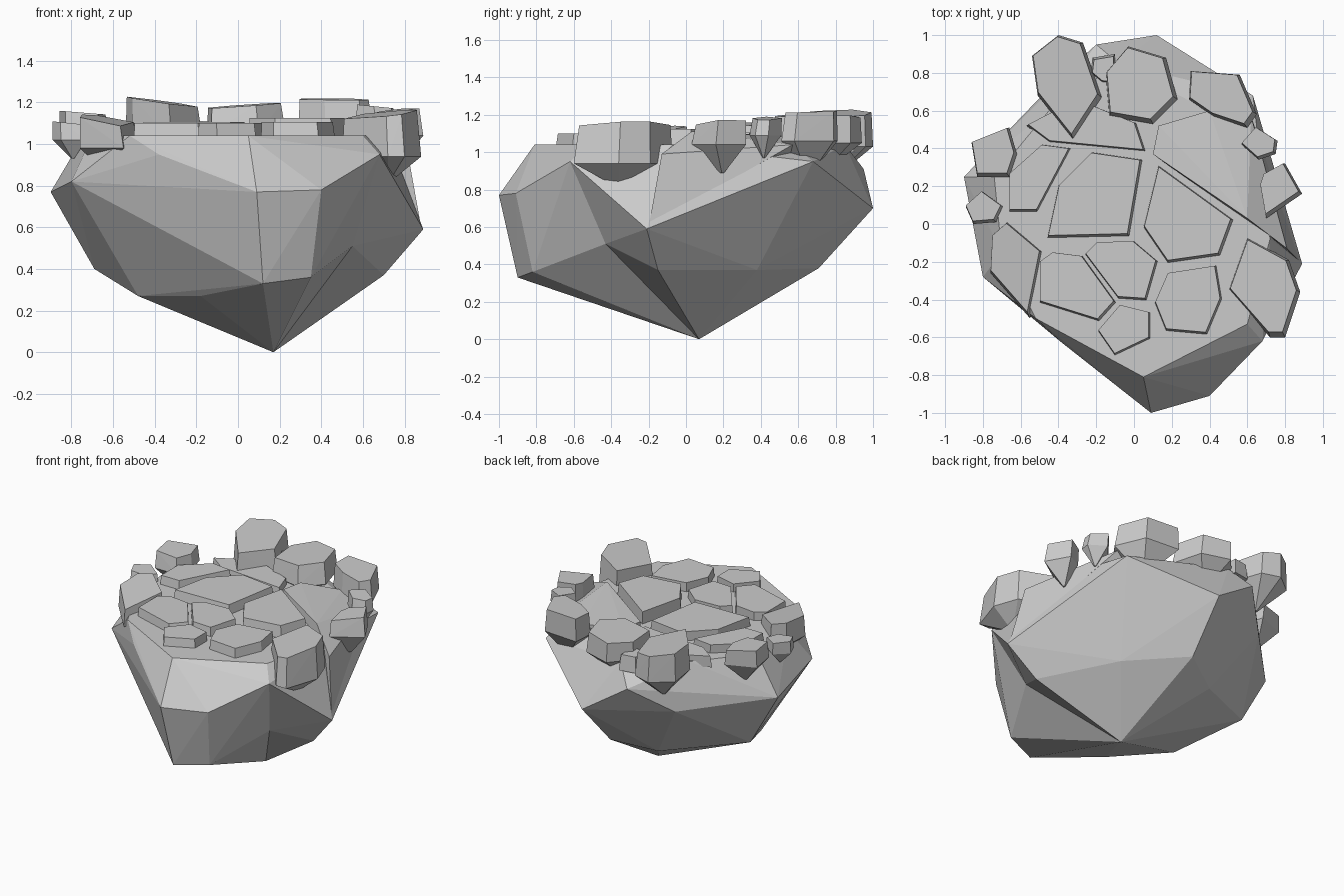
import bpy, bmesh
from mathutils import Vector


def finish(bm, name):
    bmesh.ops.recalc_face_normals(bm, faces=bm.faces)
    mesh = bpy.data.meshes.new(name)
    bm.to_mesh(mesh)
    bm.free()
    obj = bpy.data.objects.new(name, mesh)
    bpy.context.collection.objects.link(obj)
    return obj


def hull(points):
    bm = bmesh.new()
    for p in points:
        bm.verts.new(p)
    res = bmesh.ops.convex_hull(bm, input=bm.verts)
    junk = [g for g in res["geom_interior"] + res["geom_unused"]
            if isinstance(g, bmesh.types.BMVert)]
    bmesh.ops.delete(bm, geom=list(set(junk)), context='VERTS')
    return bm


def ring(outline, scale, z, tilt=(0, 0), shift=(0, 0)):
    c = sum((Vector(p) for p in outline), Vector((0, 0))) / len(outline)
    out = []
    for p in outline:
        d = (Vector(p) - c) * scale
        out.append((c.x + d.x + shift[0], c.y + d.y + shift[1],
                    z + d.x * tilt[0] + d.y * tilt[1]))
    return out


# Rock body: apex, lower ring, wide middle ring, plateau edge
apex = [(.17, .07, 0)]
lower = [(.12, -.90, .33), (.35, -.82, .36), (.70, -.15, .37), (.43, .38, .37),
         (.10, .71, .38), (-.17, .555, .31), (-.69, .26, .40), (-.48, -.17, .27),
         (-.18, -.50, .27)]
middle = [(.09, -1.0, .77), (.40, -.91, .78), (.68, -.62, .95), (.89, -.21, .59),
          (.63, .68, .95), (.12, 1.0, .70), (-.20, .95, .91), (-.43, .74, .73),
          (-.90, .25, .77), (-.80, -.28, .82), (-.38, -.63, .95)]
plateau = [(.05, -.81, 1.04), (.60, -.53, 1.04), (.72, -.08, 1.04), (.45, .57, 1.04),
           (-.08, .85, 1.04), (-.45, .60, 1.04), (-.74, .25, 1.04), (-.70, -.15, 1.04),
           (-.52, -.50, 1.04)]
bm = hull(apex + lower + middle + plateau)


# Notch low on the right front side
def nearest(p):
    return min(bm.verts, key=lambda v: (v.co - Vector(p)).length)


a, b = nearest(lower[1]), nearest(lower[2])
edge = bm.edges.get((a, b))
if edge:
    _, notch = bmesh.utils.edge_split(edge, a, 0.5)
    notch.co = (.55, -.43, .51)
    bmesh.ops.triangulate(bm, faces=[f for f in bm.faces if len(f.verts) > 3])
    # Run the notch up to the shoulder above it
    shoulder, side, front = nearest(middle[2]), nearest(middle[3]), nearest(lower[1])
    ridge = bm.edges.get((side, front))
    if ridge and bm.faces.get((side, front, notch)) and bm.faces.get((side, front, shoulder)):
        bmesh.ops.rotate_edges(bm, edges=[ridge])
finish(bm, "rock_body")

# Sloping ledge on the right, reaching down the side of the rock
finish(hull([(.10, .37, 1.09), (.13, .52, 1.09), (.40, .60, 1.08), (.62, .57, 1.04),
             (.60, .03, 1.11), (.81, -.13, .99), (.88, -.20, .60), (.10, .37, 1.0),
             (.13, .52, 1.0), (.50, .55, .95)]), "side_ledge")

# Flat paving slabs: top height, then outline
slabs = [
    (1.105, [(-.46, -.08), (-.40, .20), (-.22, .38), (.05, .34), (-.02, -.07)]),
    (1.125, [(.05, -.02), (.13, .31), (.53, .02), (.46, -.17), (.18, -.21)]),
    (1.10, [(-.66, .06), (-.66, .26), (-.48, .42), (-.33, .40), (-.51, .06)]),
    (1.10, [(-.50, -.20), (-.43, -.15), (-.27, -.17), (-.09, -.42), (-.18, -.52), (-.50, -.42)]),
    (1.10, [(-.26, -.16), (-.20, -.10), (0, -.09), (.13, -.20), (.07, -.41), (-.08, -.40)]),
    (1.105, [(.11, -.42), (.18, -.26), (.44, -.22), (.47, -.40), (.39, -.59), (.17, -.57)]),
    (1.10, [(-.19, -.57), (-.07, -.43), (.09, -.47), (.09, -.61), (-.10, -.70)]),
    (1.08, [(-.57, .52), (-.45, .43), (.07, .38), (.02, .53), (-.30, .66)]),
]
for i, (z, outline) in enumerate(slabs):
    top = ring(outline, 0.95, z, shift=(-.006, .008))
    finish(hull(ring(outline, 1, 1.0) + top), f"paving_slab_{i + 1}")

# Rim boulders: bottom tip, widest height, top height, tilt, outline
boulders = [
    (.86, 1.03, 1.205, (-.13, .02),
     [(-.54, .89), (-.40, 1.0), (-.27, .96), (-.17, .67), (-.32, .44), (-.51, .68)]),
    (.90, 1.05, 1.185, (.07, .02),
     [(-.13, .57), (-.15, .80), (-.03, .94), (.17, .88), (.23, .66), (.10, .53)]),
    (.88, 1.06, 1.215, (0, .03),
     [(.29, .66), (.30, .81), (.56, .79), (.65, .58), (.60, .51), (.42, .57)]),
    (.97, 1.09, 1.18, (-.1, 0),
     [(.57, .42), (.65, .51), (.76, .44), (.75, .37), (.66, .34)]),
    (.89, 1.04, 1.16, (.1, .05),
     [(.67, .20), (.69, .26), (.80, .32), (.89, .16), (.70, .03)]),
    (.82, .94, 1.145, (.12, .05),
     [(.60, -.07), (.82, -.19), (.88, -.36), (.80, -.60), (.72, -.60), (.50, -.35)]),
    (.88, .98, 1.12, (-.12, .08),
     [(-.67, .01), (-.48, -.15), (-.55, -.50), (-.76, -.26), (-.75, -.06)]),
    (.93, 1.02, 1.10, (-.1, 0),
     [(-.89, .09), (-.80, .17), (-.69, .09), (-.73, .01), (-.85, 0)]),
    (.90, 1.04, 1.15, (-.08, 0),
     [(-.86, .43), (-.66, .51), (-.62, .37), (-.66, .25), (-.83, .25)]),
]
for i, (tip, mid, top, tilt, outline) in enumerate(boulders):
    pts = (ring(outline, 1, mid) + ring(outline, 0.92, top, tilt, (-.008, .01))
           + ring(outline, 0.08, tip))
    finish(hull(pts), f"rim_boulder_{i + 1}")

# Small wedge stone tucked between the back boulders
outline = [(-.23, .80), (-.22, .88), (-.10, .90), (-.10, .74), (-.17, .75)]
finish(hull(ring(outline, 1, 1.0) + ring(outline, .85, 1.11)), "wedge_stone")
